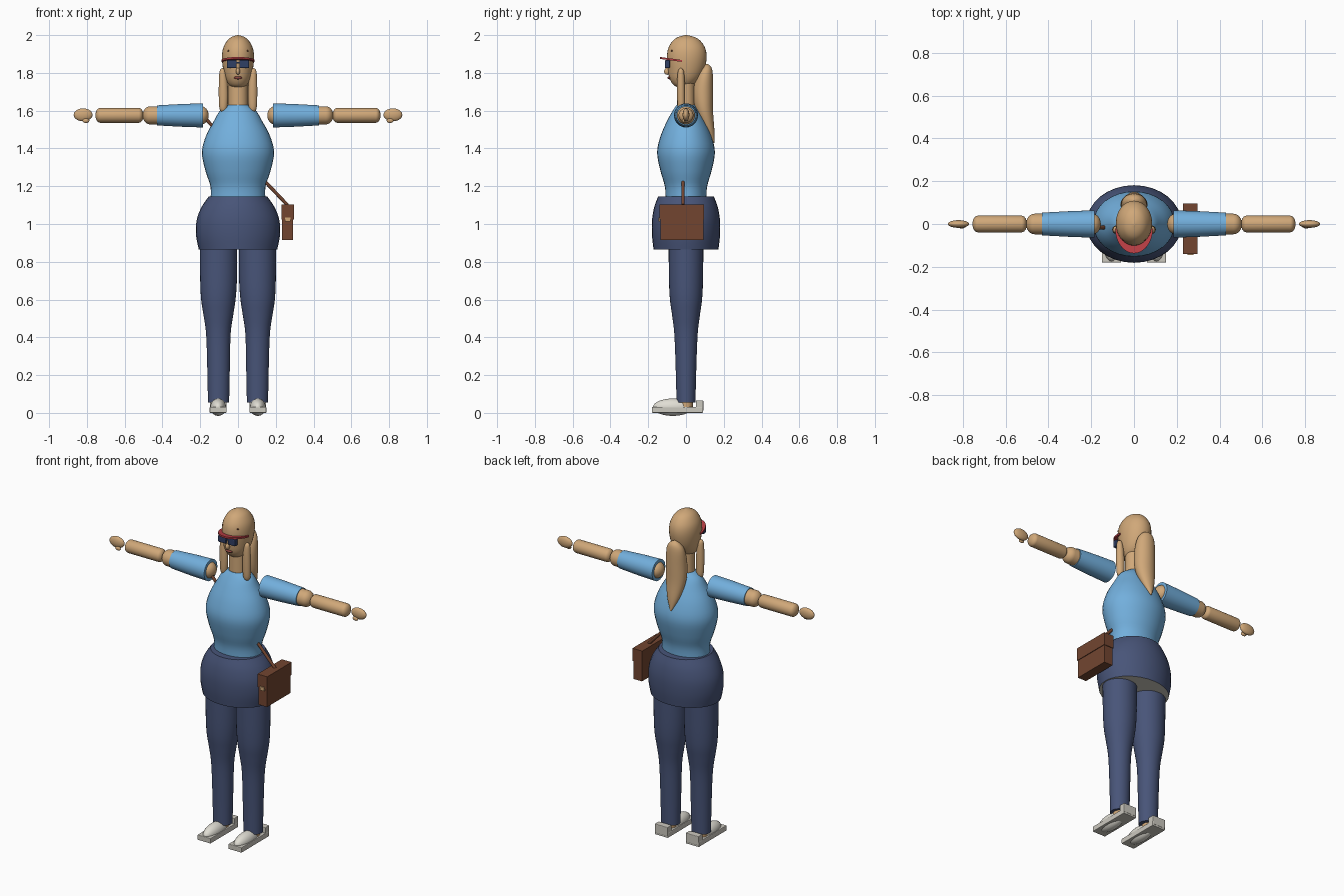
import bpy, bmesh
from math import sin, cos, pi
from mathutils import Matrix, Vector

cube = bpy.data.objects.get("Cube")
if cube:
    bpy.data.objects.remove(cube, do_unlink=True)


def material(name, r, g, b):
    m = bpy.data.materials.new(name)
    m.use_nodes = True
    m.diffuse_color = (r, g, b, 1)
    m.node_tree.nodes["Principled BSDF"].inputs["Base Color"].default_value = (r, g, b, 1)
    return m


SKIN = material("tan skin", .63, .39, .19)
SHIRT = material("sky blue shirt", .17, .43, .72)
DENIM = material("dark denim", .065, .09, .19)
LEATHER = material("brown leather", .17, .06, .03)
RED = material("visor red", .5, .05, .06)
LENS = material("lens navy", .03, .05, .13)
WHITE = material("shoe off white", .75, .73, .66)
SOLE = material("sole grey", .6, .58, .52)
LIP = material("lip dark red", .25, .06, .05)


def finish(bm, name, mat, smooth=True):
    bmesh.ops.recalc_face_normals(bm, faces=bm.faces)
    me = bpy.data.meshes.new(name)
    bm.to_mesh(me)
    bm.free()
    me.materials.append(mat)
    ob = bpy.data.objects.new(name, me)
    bpy.context.collection.objects.link(ob)
    if smooth:
        bpy.ops.object.select_all(action='DESELECT')
        ob.select_set(True)
        bpy.context.view_layer.objects.active = ob
        bpy.ops.object.shade_smooth_by_angle(angle=.7)
    return ob


def spline(pts, steps=4):
    """Smooth the stations with a Catmull-Rom curve."""
    p = [Vector(q) for q in pts]
    p = [p[0]] + p + [p[-1]]
    out = []
    for a, b, c, d in zip(p, p[1:], p[2:], p[3:]):
        for i in range(steps):
            t = i / steps
            out.append(.5 * (2 * b + (c - a) * t + (2 * a - 5 * b + 4 * c - d) * t ** 2
                             + (3 * b - a - 3 * c + d) * t ** 3))
    return out + [p[-1]]


def loft(name, stations, mat, axis='Z', seg=32):
    """Stack ellipses; station = (distance, centre u, centre v, radius u, radius v)."""
    bm = bmesh.new()
    rings = []
    for t, u, v, ru, rv in stations:
        ring = []
        for k in range(seg):
            a = u + ru * cos(2 * pi * k / seg)
            b = v + rv * sin(2 * pi * k / seg)
            ring.append(bm.verts.new((a, b, t) if axis == 'Z' else (t, a, b)))
        rings.append(ring)
    for lo, hi in zip(rings, rings[1:]):
        for k in range(seg):
            n = (k + 1) % seg
            bm.faces.new((lo[k], lo[n], hi[n], hi[k]))
    bm.faces.new(rings[0])
    bm.faces.new(rings[-1])
    return finish(bm, name, mat)


def capsule(start, end, r, cap, u=0, v=0):
    """Stations for a limb with rounded ends."""
    d = 1 if end > start else -1
    arc = [(cap * (1 - cos(i * pi / 12)), r * max(sin(i * pi / 12), .02)) for i in range(7)]
    return ([(start + d * o, u, v, q, q) for o, q in arc]
            + [(end - d * o, u, v, q, q) for o, q in reversed(arc)])


def ball(name, loc, size, mat):
    bm = bmesh.new()
    bmesh.ops.create_uvsphere(bm, u_segments=24, v_segments=14, radius=1,
                              matrix=Matrix.LocRotScale(Vector(loc), None, Vector(size)))
    return finish(bm, name, mat)


def box(name, lo, hi, mat, bevel=0):
    lo, hi = Vector(lo), Vector(hi)
    bm = bmesh.new()
    bmesh.ops.create_cube(bm, size=1, matrix=Matrix.LocRotScale((lo + hi) / 2, None, hi - lo))
    if bevel:
        bmesh.ops.bevel(bm, geom=bm.edges[:], offset=bevel, segments=2, affect='EDGES', profile=.5)
    return finish(bm, name, mat, False)


# Body
loft("torso", spline([(1.13, 0, 0, .145, .108), (1.2, 0, 0, .146, .112), (1.28, 0, 0, .172, .135),
                      (1.38, 0, 0, .191, .153), (1.47, 0, 0, .168, .133), (1.55, 0, 0, .125, .098),
                      (1.6, 0, 0, .095, .07), (1.63, 0, 0, .055, .05)]), SHIRT)
hips = loft("hips", spline([(.866, 0, 0, .208, .172), (.94, 0, 0, .222, .18), (1.02, 0, 0, .219, .18),
                            (1.09, 0, 0, .193, .168), (1.145, 0, 0, .155, .148)]), DENIM)
hips.data.materials.append(SOLE)
for f in hips.data.polygons:
    if f.normal.z < -.95:
        f.material_index = 1
loft("neck", [(1.58, 0, 0, .052, .048), (1.78, 0, 0, .05, .046)], SKIN)

# Head and hair
loft("head", spline([(1.72, 0, -.015, .015, .02), (1.735, 0, -.015, .046, .05), (1.77, 0, -.007, .067, .08),
                     (1.82, 0, .001, .079, .097), (1.88, 0, .004, .085, .105), (1.93, 0, .004, .079, .098),
                     (1.97, 0, .003, .058, .073), (1.99, 0, .002, .034, .043), (2.0, 0, 0, .003, .004)]), SKIN)
loft("back_hair", spline([(1.43, 0, .147, .003, .003), (1.5, 0, .122, .036, .028), (1.6, 0, .096, .06, .047),
                          (1.7, 0, .09, .062, .053), (1.79, 0, .1, .055, .042), (1.83, 0, .108, .034, .026),
                          (1.848, 0, .11, .004, .004)]), SKIN)
for s, side in ((1, "left"), (-1, "right")):
    loft(side + "_hair_strand", spline([(1.59, s * .078, -.025, .004, .004), (1.61, s * .078, -.025, .02, .018),
                                        (1.68, s * .077, -.026, .025, .021), (1.76, s * .079, -.027, .022, .02),
                                        (1.81, s * .082, -.027, .015, .015), (1.825, s * .082, -.027, .003, .003)]),
         SKIN, seg=20)
    box(side + "_lens", (s * .033 - .026, -.112, 1.825), (s * .033 + .026, -.085, 1.868), LENS, .006)
    ball(side + "_brow_mark", (s * .05, -.074, 1.917), (.006, .006, .004), LEATHER)
box("glasses_bridge", (-.012, -.112, 1.85), (.012, -.098, 1.858), LENS)
ball("nose", (0, -.1, 1.808), (.011, .016, .018), SKIN)
ball("lips", (0, -.087, 1.774), (.022, .011, .008), LIP)

# Half disc visor, tilted up at the front
bm = bmesh.new()
low, high = [[bm.verts.new((.088 * cos(pi * k / 24), -.02 - .117 * sin(pi * k / 24),
                            1.858 + dz + .016 * sin(pi * k / 24))) for k in range(25)] for dz in (0, .01)]
bm.faces.new(low)
bm.faces.new(high)
for k in range(25):
    n = (k + 1) % 25
    bm.faces.new((low[k], low[n], high[n], high[k]))
finish(bm, "visor", RED)

# Arms, legs and shoes
Z = 1.575
for s, side in ((1, "left"), (-1, "right")):
    loft(side + "_upper_arm", capsule(s * .155, s * .505, .048, .04, 0, Z), SKIN, 'X')
    loft(side + "_sleeve", [(s * .185, 0, Z, .064, .064), (s * .3, 0, Z, .06, .06),
                            (s * .43, 0, Z, .053, .053)], SHIRT, 'X')
    loft(side + "_forearm", capsule(s * .5, s * .755, .039, .025, 0, Z), SKIN, 'X')
    ball(side + "_hand", (s * .82, 0, Z + .003), (.05, .018, .034), SKIN)
    ball(side + "_thumb", (s * .805, -.012, Z - .028), (.018, .009, .012), SKIN)

    loft(side + "_leg", spline([(.055, s * .103, 0, .056, .05), (.25, s * .103, 0, .06, .055),
                                (.42, s * .104, 0, .065, .062), (.52, s * .104, 0, .079, .074),
                                (.6, s * .104, 0, .091, .085), (.7, s * .103, 0, .097, .09),
                                (.88, s * .103, 0, .099, .092)]), DENIM)
    x = s * .105
    loft(side + "_ankle", [(.02, x, 0, .036, .036), (.07, x, 0, .036, .036)], SKIN, seg=20)
    box(side + "_sole", (x - .045, -.18, 0), (x + .045, .09, .032), SOLE, .004)
    box(side + "_heel", (x - .044, .052, .01), (x + .044, .092, .066), SOLE, .004)
    ball(side + "_shoe_upper", (x, -.07, .03), (.042, .105, .046), WHITE)

# Shoulder bag
box("bag_body", (.234, -.136, .915), (.292, .092, 1.06), LEATHER)
box("bag_flap", (.23, -.14, 1.025), (.296, .096, 1.103), LEATHER)
box("bag_clasp", (.25, -.146, 1.012), (.278, -.138, 1.034), SKIN)
a, b = Vector((-.165, -.016, 1.55)), Vector((.262, -.016, 1.1))
bm = bmesh.new()
turn = (b - a).to_track_quat('Z', 'Y').to_matrix().to_4x4()
bmesh.ops.create_cone(bm, cap_ends=True, segments=12, radius1=.009, radius2=.009, depth=(b - a).length,
                      matrix=Matrix.Translation((a + b) / 2) @ turn)
finish(bm, "bag_strap", LEATHER)
